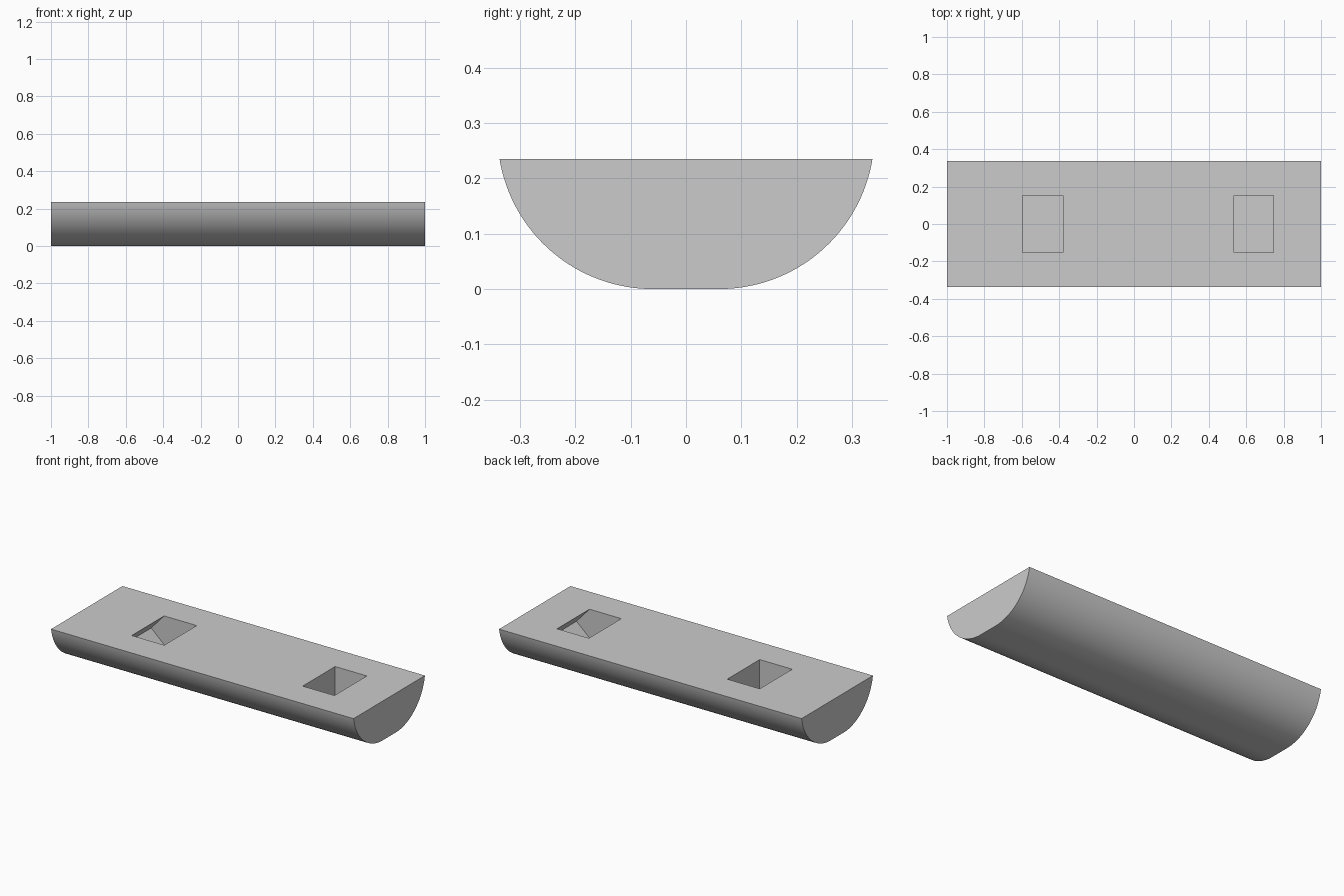
import bpy, bmesh, math

cube = bpy.data.objects.get("Cube")
if cube:
    bpy.data.objects.remove(cube, do_unlink=True)

TOP = 0.235          # height of the flat top
HALF_WIDTH = 0.337
FLAT = 0.06          # half width of the flat underside
RADIUS = ((HALF_WIDTH - FLAT) ** 2 + TOP ** 2) / (2 * TOP)

grey = bpy.data.materials.new("plain grey")
grey.use_nodes = True
colour = (0.6, 0.6, 0.6, 1)
grey.diffuse_color = colour
grey.node_tree.nodes["Principled BSDF"].inputs["Base Color"].default_value = colour


def prism(name, points, offset):
    """Extrude a closed outline of 3D points along an offset."""
    bm = bmesh.new()
    face = bm.faces.new([bm.verts.new(p) for p in points])
    moved = bmesh.ops.extrude_face_region(bm, geom=[face])["geom"]
    bmesh.ops.translate(bm, vec=offset,
                        verts=[g for g in moved if isinstance(g, bmesh.types.BMVert)])
    bmesh.ops.recalc_face_normals(bm, faces=bm.faces)
    mesh = bpy.data.meshes.new(name)
    bm.to_mesh(mesh)
    bm.free()
    mesh.materials.append(grey)
    obj = bpy.data.objects.new(name, mesh)
    bpy.context.collection.objects.link(obj)
    return obj


# Half-round beam: flat top, curved sides running into a narrow flat underside
sweep = math.atan2(HALF_WIDTH - FLAT, RADIUS - TOP)
steps = 32
side = [(FLAT + RADIUS * math.sin(sweep * i / steps),
         RADIUS - RADIUS * math.cos(sweep * i / steps)) for i in range(steps + 1)]
outline = side + [(-y, z) for y, z in reversed(side)]
beam = prism("half_round_beam", [(-1, y, z) for y, z in outline], (2, 0, 0))

# Pockets: straight inner wall, flat floor, undercut notch on the outer wall
DEPTH_Y = 0.153
FLOOR = 0.063
for name, inner, outer in (("right_pocket", -0.38, -0.595), ("left_pocket", 0.535, 0.745)):
    out = math.copysign(0.086, outer)
    profile = [(inner, TOP + 0.1), (inner, FLOOR), (outer, FLOOR),
               (outer + out, 0.14), (outer, TOP), (outer, TOP + 0.1)]
    cutter = prism(name, [(x, -DEPTH_Y, z) for x, z in profile], (0, 2 * DEPTH_Y, 0))
    cutter.hide_render = True
    cut = beam.modifiers.new(name, "BOOLEAN")
    cut.operation = "DIFFERENCE"
    cut.solver = "EXACT"
    cut.object = cutter
    bpy.context.view_layer.objects.active = beam
    bpy.ops.object.modifier_apply(modifier=cut.name)
    bpy.data.objects.remove(cutter, do_unlink=True)

# Smooth the curved underside, keep the other edges sharp
bpy.ops.object.select_all(action="DESELECT")
beam.select_set(True)
bpy.context.view_layer.objects.active = beam
bpy.ops.object.shade_smooth_by_angle(angle=math.radians(30))
